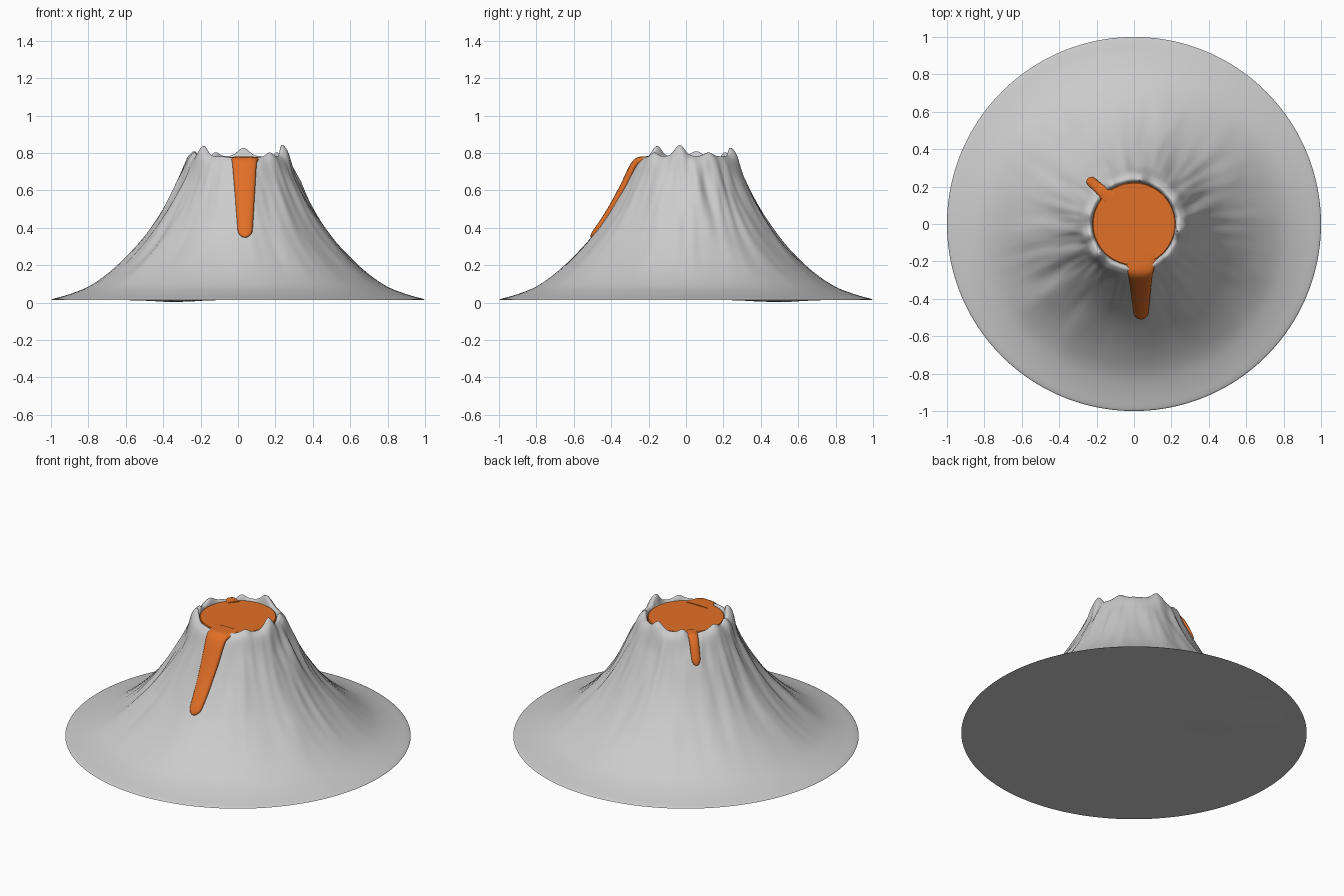
import bpy, bmesh, math
from mathutils import Vector, noise

if "Cube" in bpy.data.objects:
    bpy.data.objects.remove(bpy.data.objects["Cube"])


def material(name, rgb):
    m = bpy.data.materials.new(name)
    m.diffuse_color = (*rgb, 1)
    m.use_nodes = True
    m.node_tree.nodes["Principled BSDF"].inputs["Base Color"].default_value = m.diffuse_color
    return m


ROCK = material("grey rock", (0.6, 0.6, 0.6))
LAVA = material("orange lava", (0.76, 0.16, 0.02))

# Outer slope (radius, height) from foot to rim
SLOPE = [(1.0, .013), (.985, .021), (.9, .045), (.8, .085), (.7, .152), (.6, .24),
         (.5, .35), (.42, .465), (.36, .57), (.31, .67), (.275, .748), (.25, .778)]
# Rim peaks and notches: angle, height change, spread (degrees)
RIM = [(220, .055, 9), (352, .06, 9), (83, .045, 10), (167, .027, 9), (194, .02, 6),
       (30, .02, 8), (315, .02, 7), (120, .022, 7), (278, -.015, 18), (134, -.02, 8)]
SEGS = 160


def smooth_path(pts, steps):
    """Catmull-Rom curve through the points."""
    v = [Vector(p) for p in pts]
    v = [2 * v[0] - v[1]] + v + [2 * v[-1] - v[-2]]
    out = []
    for i in range(1, len(v) - 2):
        a, b, c, d = v[i - 1:i + 3]
        for k in range(steps):
            t = k / steps
            out.append(.5 * (2 * b + (c - a) * t + (2 * a - 5 * b + 4 * c - d) * t * t
                             + (3 * b - a - 3 * c + d) * t ** 3))
    return out + [v[-2]]


def lerp_table(table, x):
    """Linear lookup in a table sorted by its first value."""
    if x <= table[0][0]:
        return table[0][1]
    for (x0, y0), (x1, y1) in zip(table, table[1:]):
        if x <= x1:
            return y0 + (y1 - y0) * (x - x0) / (x1 - x0)
    return table[-1][1]


CURVE = smooth_path(SLOPE, 4)
HEIGHTS = [(p.x, p.y) for p in reversed(CURVE)]


def rim_offset(a):
    deg = math.degrees(a)
    return sum(h * math.exp(-(((deg - c + 180) % 360 - 180) / s) ** 2) for c, h, s in RIM)


def make_object(name, bm, mat, angle):
    bmesh.ops.recalc_face_normals(bm, faces=bm.faces)
    mesh = bpy.data.meshes.new(name)
    bm.to_mesh(mesh)
    bm.free()
    mesh.materials.append(mat)
    ob = bpy.data.objects.new(name, mesh)
    bpy.context.collection.objects.link(ob)
    bpy.ops.object.select_all(action='DESELECT')
    ob.select_set(True)
    bpy.context.view_layer.objects.active = ob
    bpy.ops.object.shade_smooth_by_angle(angle=math.radians(angle))
    return ob


def skin(bm, rings):
    """Bridge closed rings of points and cap both ends."""
    rows = [[bm.verts.new(p) for p in r] for r in rings]
    n = len(rows[0])
    for a, b in zip(rows, rows[1:]):
        for i in range(n):
            j = (i + 1) % n
            bm.faces.new((a[i], a[j], b[j], b[i]))
    bm.faces.new(rows[0])
    bm.faces.new(rows[-1])


# Mountain: lathe with an uneven rim, eroded flanks and a crater
def rock_point(r, z, a, rim_weight):
    grow = max(0, min(1, (z - .05) / .2)) * max(0, min(1, (.8 - z) / .15))
    rough = 1 + 1.3 * math.cos(a - math.radians(25)) ** 8
    n = noise.noise((math.cos(a) * 4.5, math.sin(a) * 4.5, z * 2.5))
    n += .5 * noise.noise((math.cos(a) * 10, math.sin(a) * 10, z * 4 + 7))
    r += .013 * n * grow * rough
    return (r * math.cos(a), r * math.sin(a), z + rim_offset(a) * rim_weight)


profile = []
for r in (.05, .2, .35, .5, .65, .8, .95):              # underside
    profile.append((r, None, 0))
for p in CURVE:                                         # flank
    t = max(0, min(1, (p.y - .66) / .12))
    profile.append((p.x, p.y, t * t * (3 - 2 * t)))
profile += [(.243, .782, 1), (.236, .782, 1), (.23, .778, .9), (.225, .772, .4),
            (.22, .755, 0), (.2, .74, 0), (.05, .74, 0)]  # crater wall and floor

rings = []
for r, z, w in profile:
    ring = []
    for k in range(SEGS):
        a = 2 * math.pi * k / SEGS
        if z is None:  # slight swelling under the base
            x, y = r * math.cos(a), r * math.sin(a)
            ring.append((x, y, .013 - .013 * math.exp(-((x + .33) / .12) ** 2 - ((y - .48) / .13) ** 2)))
        else:
            ring.append(rock_point(r, z, a, w))
    rings.append(ring)
bm = bmesh.new()
skin(bm, rings)
make_object("mountain", bm, ROCK, 50)

# Lava lake filling the crater
bm = bmesh.new()
skin(bm, [[(r * math.cos(2 * math.pi * k / 64), r * math.sin(2 * math.pi * k / 64), z)
           for k in range(64)] for r, z in ((.222, .755), (.222, .773), (.218, .776))])
make_object("lava_lake", bm, LAVA, 30)


# Lava streams: flattened tapering tubes that follow the slope
def stream(name, start, end, widths, thick, cap):
    start, end = Vector(start), Vector(end)
    run = end - start
    length = run.length
    side = Vector((-run.y, run.x, 0)).normalized()

    def at(d):
        p = start + run * (d / length)
        # averaged height rounds the bend over the rim
        z = sum(min(.76, lerp_table(HEIGHTS, p.length + o)) for o in (-.02, -.01, 0, .01, .02)) / 5
        return Vector((p.x, p.y, z))

    stations = [(length - cap) * i / 24 for i in range(24)]
    stations += [length - cap + cap * math.sin(i * math.pi / 16) for i in range(9)]
    rings = []
    for d in stations:
        c = at(d)
        tangent = (at(d + .004) - at(d - .004)).normalized()
        normal = tangent.cross(side)
        if normal.z < 0:
            normal = -normal
        end_scale = math.sqrt(max(.003, 1 - max(0, (d - length + cap) / cap) ** 2))
        w = lerp_table(widths, d / length) * end_scale
        h = thick * (.35 + .65 * end_scale)
        ring = []
        for k in range(24):
            a = 2 * math.pi * k / 24
            cs, sn = math.cos(a), math.sin(a)
            ring.append(c + side * w * math.copysign(abs(cs) ** .8, cs)
                        + normal * h * math.copysign(abs(sn) ** .8, sn))
        rings.append(ring)
    bm = bmesh.new()
    skin(bm, rings)
    make_object(name, bm, LAVA, 60)


stream("front_lava_stream", (.033, -.16), (.038, -.503),
       [(0, .11), (.12, .095), (.22, .075), (.32, .065), (.6, .052), (1, .037)], .021, .03)
stream("back_lava_stream", (-.13, .14), (-.24, .237),
       [(0, .05), (.3, .035), (.5, .028), (1, .026)], .021, .02)
